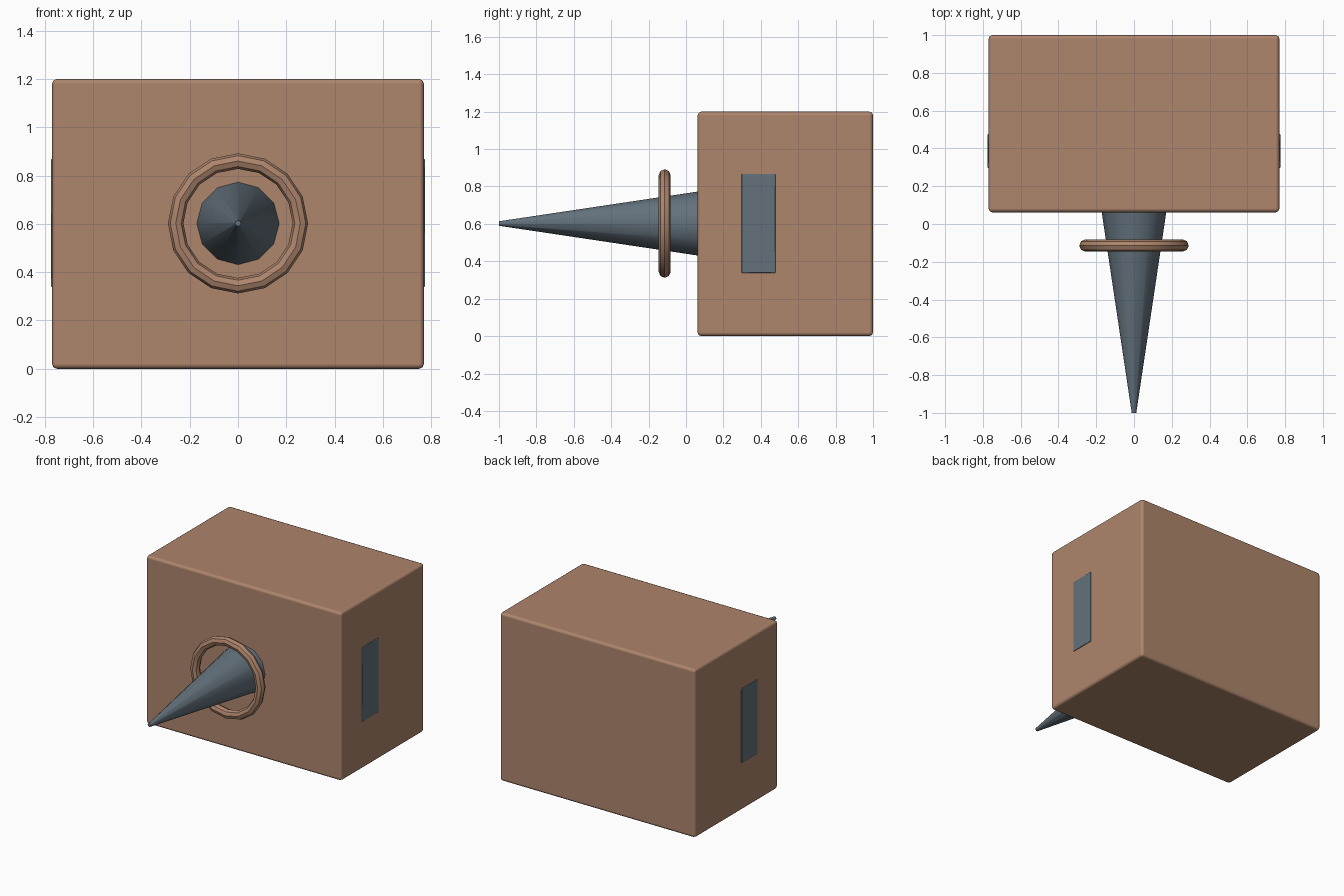
import bpy, math

if "Cube" in bpy.data.objects:
    bpy.data.objects.remove(bpy.data.objects["Cube"])


def material(name, rgb):
    m = bpy.data.materials.new(name)
    m.diffuse_color = (*rgb, 1)
    m.use_nodes = True
    m.node_tree.nodes["Principled BSDF"].inputs["Base Color"].default_value = m.diffuse_color
    return m


clay = material("clay_brown", (0.42, 0.235, 0.15))
steel = material("slate_steel", (0.125, 0.165, 0.2))


def finish(name, mat, angle=30):
    ob = bpy.context.object
    ob.name = name
    ob.data.materials.append(mat)
    bpy.ops.object.shade_smooth_by_angle(angle=math.radians(angle))
    return ob


def box(name, mat, centre, size, bevel, segments):
    bpy.ops.mesh.primitive_cube_add(size=1, location=centre)
    ob = bpy.context.object
    ob.scale = size
    bpy.ops.object.transform_apply(location=False, rotation=False, scale=True)
    mod = ob.modifiers.new("edge_bevel", 'BEVEL')
    mod.width, mod.segments = bevel, segments
    mod.harden_normals = True
    return finish(name, mat)


# Main block
box("body", clay, (0, 0.531, 0.6), (1.54, 0.938, 1.2), 0.02, 2)

# Thin plates set into both side walls
for side, label in ((-1, "left"), (1, "right")):
    box(label + "_side_plate", steel, (side * 0.7625, 0.387, 0.603),
        (0.025, 0.182, 0.53), 0.004, 1)

# Long spike pointing forward
bpy.ops.mesh.primitive_cone_add(vertices=12, radius1=0.172, radius2=0.012,
                                depth=1.07, location=(0, -0.465, 0.602),
                                rotation=(math.pi / 2, 0, 0))
finish("spike", steel, 35)

# Ring floating around the spike
bpy.ops.mesh.primitive_torus_add(major_segments=16, minor_segments=8,
                                 major_radius=0.258, minor_radius=0.032,
                                 location=(0, -0.114, 0.602),
                                 rotation=(math.pi / 2, 0, 0))
finish("collar_ring", clay, 30)
